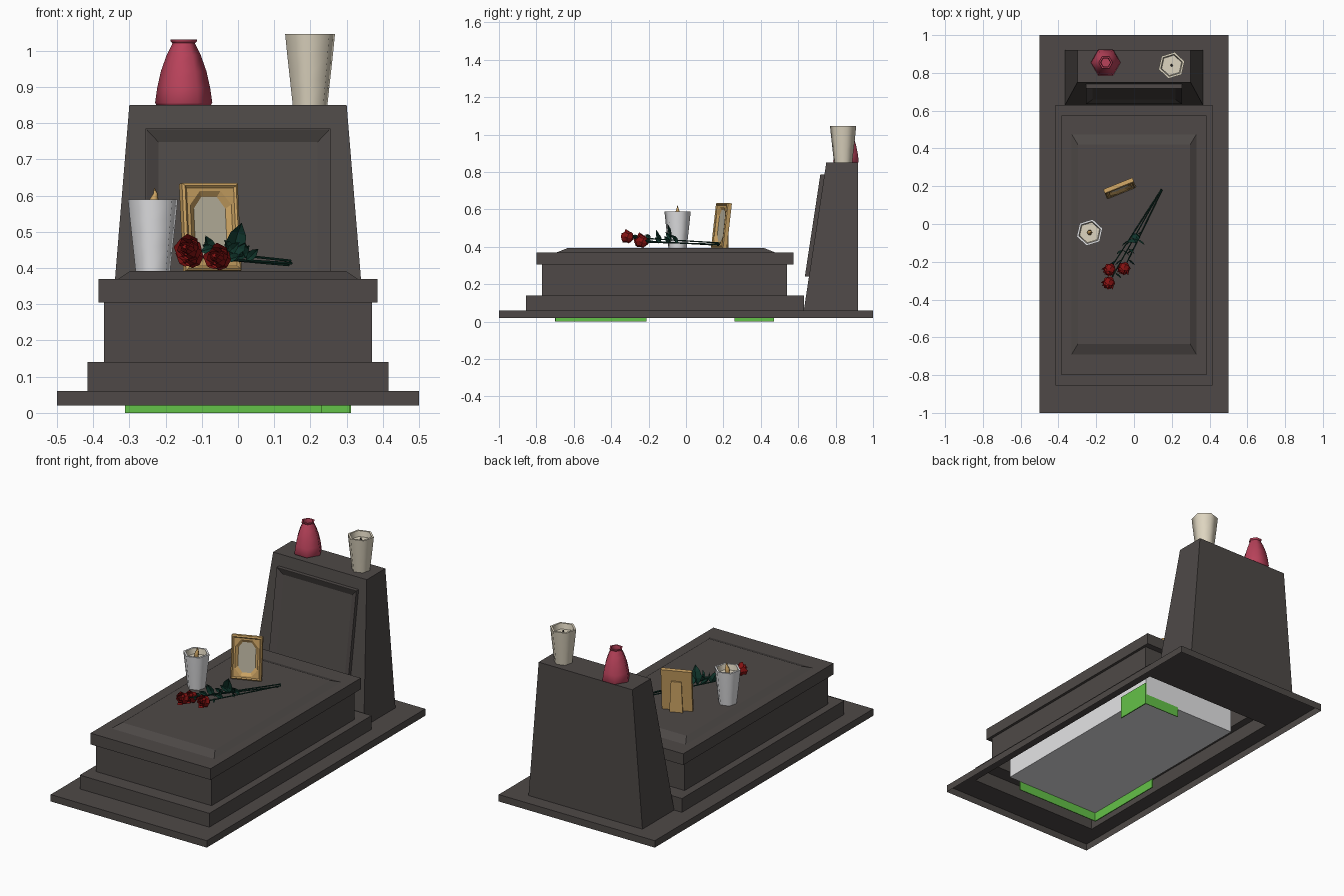
import bpy, math
from math import sin, cos, pi, radians
from mathutils import Vector, Matrix

if "Cube" in bpy.data.objects:
    bpy.data.objects.remove(bpy.data.objects["Cube"])


def colour(name, r, g, b):
    m = bpy.data.materials.new(name)
    lin = [((c / 255 + 0.055) / 1.055) ** 2.4 for c in (r, g, b)]
    m.diffuse_color = (*lin, 1)
    m.use_nodes = True
    m.node_tree.nodes["Principled BSDF"].inputs["Base Color"].default_value = m.diffuse_color
    return m


STONE = colour("dark_stone", 78, 73, 71)
WHITE = colour("white", 228, 228, 230)
CREAM = colour("cream", 222, 213, 192)
ROSE = colour("rose_glaze", 184, 66, 90)
GOLD = colour("gold", 202, 162, 98)
GLASS = colour("picture_beige", 186, 179, 158)
RED = colour("petal_red", 135, 18, 18)
LEAF = colour("leaf_green", 16, 54, 44)
GREEN = colour("bright_green", 100, 194, 72)


def add_mesh(name, verts, faces, mats, smooth=None, matrix=None):
    me = bpy.data.meshes.new(name)
    me.from_pydata([tuple(v) for v in verts], [], faces)
    for m in mats:
        me.materials.append(m)
    me.update()
    ob = bpy.data.objects.new(name, me)
    bpy.context.collection.objects.link(ob)
    if matrix:
        ob.matrix_world = matrix
    if smooth:
        bpy.ops.object.select_all(action='DESELECT')
        ob.select_set(True)
        bpy.context.view_layer.objects.active = ob
        bpy.ops.object.shade_smooth_by_angle(angle=radians(smooth))
    return ob


def loft_data(rings, cap_start=False, cap_end=True):
    """Join closed rings of equal length (counter-clockwise, bottom to top)."""
    n = len(rings[0])
    verts = [p for r in rings for p in r]
    faces = []
    for k in range(len(rings) - 1):
        a, b = k * n, (k + 1) * n
        faces += [(a + i, a + (i + 1) % n, b + (i + 1) % n, b + i) for i in range(n)]
    if cap_start:
        faces.append(tuple(reversed(range(n))))
    if cap_end:
        faces.append(tuple(range(len(verts) - n, len(verts))))
    return verts, faces


def rect(hx, y0, y1, z):
    return [(-hx, y0, z), (hx, y0, z), (hx, y1, z), (-hx, y1, z)]


def stepped(name, rows, mat, **caps):
    return add_mesh(name, *loft_data([rect(*r) for r in rows], **caps), [mat])


def box(name, lo, hi, mat, matrix=None):
    ring = lambda z: [(lo[0], lo[1], z), (hi[0], lo[1], z), (hi[0], hi[1], z), (lo[0], hi[1], z)]
    return add_mesh(name, *loft_data([ring(lo[2]), ring(hi[2])], cap_start=True), [mat], matrix=matrix)


def lathe(name, profile, centre, mats, sides=6, turn=0.0, inner_from=None):
    rings = [[(r * cos(turn + 2 * pi * i / sides), r * sin(turn + 2 * pi * i / sides), z)
              for i in range(sides)] for r, z in profile]
    ob = add_mesh(name, *loft_data(rings, cap_start=True), mats, 65, Matrix.Translation(centre))
    if inner_from is not None:
        for p in ob.data.polygons:
            if inner_from * sides <= p.index != len(ob.data.polygons) - 2:
                p.material_index = 1
    return ob


# Tomb: hollow stepped plinth, body and lid with a raised bevelled panel
stepped("plinth", [(.5, -1, 1, .02), (.5, -1, 1, .06), (.415, -.855, .63, .06),
                   (.415, -.855, .63, .14), (.37, -.77, .54, .14)], STONE, cap_end=False)
stepped("tomb_body", [(.37, -.77, .54, .14), (.37, -.77, .54, .305)], STONE, cap_end=False)
stepped("lid", [(.37, -.77, .54, .305), (.385, -.8, .575, .305), (.385, -.8, .575, .37),
                (.33, -.69, .475, .37), (.297, -.635, .42, .392)], STONE)

# Foundation box inside the plinth with green corner strips under it
box("foundation_box", (-.305, -.695, .05), (.305, .465, .2), WHITE)
for name, lo, hi in (("front_strip", (-.312, -.7, 0), (.23, -.695, .06)),
                     ("left_strip", (-.312, -.695, 0), (-.306, -.21, .06)),
                     ("right_strip", (.306, .26, 0), (.312, .47, .13)),
                     ("back_strip", (.08, .466, 0), (.306, .47, .06))):
    box(name, lo, hi, GREEN)

# Headstone: tapered block with a framed, recessed front panel
stepped("headstone", [(.365, .63, .92, .06), (.3, .75, .92, .85)], STONE)


def on_front(hx, z0, z1, out):
    y = lambda z: .63 + .12 * (z - .06) / .79 - out
    return [(-hx, y(z0), z0), (hx, y(z0), z0), (hx, y(z1), z1), (-hx, y(z1), z1)]


add_mesh("headstone_panel", *loft_data([on_front(.255, .24, .785, -.003), on_front(.255, .24, .785, .022),
                                        on_front(.253, .242, .783, .022),
                                        on_front(.22, .275, .748, .004)]), [STONE])

# Vases on the headstone
lathe("red_vase", [(.074, 0), (.079, .008), (.073, .05), (.063, .095), (.047, .14), (.033, .168),
                   (.031, .173), (.037, .178), (.037, .183), (.028, .183), (.024, .165), (.04, .12)],
      (-.15, .855, .848), [ROSE])


CUP = [(.05, 0), (.058, .07), (.066, .14), (.072, .197), (.06, .197), (.055, .165)]
lathe("cream_vase", CUP, (.199, .84, .849), [CREAM], turn=.3)
lathe("cream_vase_wick", [(.007, 0), (.004, .02)], (.199, .84, 1.012), [STONE])

# Candle on the lid
lathe("candle_cup", CUP, (-.235, -.045, .392), [WHITE, CREAM], turn=.3, inner_from=4)
flame = [(.008, 0, 0), (.014, 0, .018), (.012, .003, .035), (.006, .007, .05), (.001, .004, .066)]
add_mesh("candle_flame", *loft_data([[(r * cos(i * pi / 3) + x, r * sin(i * pi / 3), z) for i in range(6)]
                                     for r, x, z in flame], cap_start=True), [GOLD], 65,
         Matrix.Translation((-.235, -.045, .555)))

# Picture frame: leaning block with a bevelled octagonal opening
lean = Matrix.Translation((-.07, .175, .392)) @ Matrix.Rotation(radians(22), 4, 'Z') @ Matrix.Rotation(radians(-7), 4, 'X')
W, H = .083, .243


def octagon(hx, hz, y):
    a, b = hx * .5, hz * .62
    return [(x, y, H / 2 + z) for x, z in ((-a, -hz), (a, -hz), (hx, -b), (hx, b),
                                          (a, hz), (-a, hz), (-hx, b), (-hx, -b))]


def outline(hx, hz, y):
    return [(x, y, H / 2 + z) for x, z in ((-hx, -hz), (hx, -hz), (hx, -hz), (hx, hz),
                                          (hx, hz), (-hx, hz), (-hx, hz), (-hx, -hz))]


def frame_block():
    rings = [outline(W, H / 2, .013), outline(W, H / 2, -.009), outline(W - .007, H / 2 - .007, -.014),
             outline(W - .013, H / 2 - .013, -.009), octagon(.061, .1, -.009), octagon(.047, .084, .002)]
    ob = add_mesh("picture_frame", *loft_data(rings, cap_start=True), [GOLD, GLASS], matrix=lean)
    ob.data.polygons[len(ob.data.polygons) - 1].material_index = 1
    ob.data.validate()


frame_block()
# Folding stand behind the frame
add_mesh("frame_stand", *loft_data([[(-.036, .035, .006), (.036, .035, .006), (.036, .042, .006), (-.036, .042, .006)],
                                    [(-.028, .012, .18), (.028, .012, .18), (.028, .02, .18), (-.028, .02, .18)]],
                                   cap_start=True), [GOLD], matrix=lean)


# Roses lying on the lid
def tube(name, a, b, r):
    a, b = Vector(a), Vector(b)
    q = (b - a).to_track_quat('Z', 'Y').to_matrix().to_4x4()
    ring = lambda z: [(r * cos(i * pi / 2.5), r * sin(i * pi / 2.5), z) for i in range(5)]
    add_mesh(name, *loft_data([ring(0), ring((b - a).length)], cap_start=True), [LEAF], 80,
             Matrix.Translation(a) @ q)


def leaf(name, base, tip, width):
    base, tip = Vector(base), Vector(tip)
    d = tip - base
    side = d.cross(Vector((.3, -1, .4))).normalized() * width
    dip = d.cross(side).normalized() * width * .4
    m1, m2 = base + d * .35, base + d * .7
    verts = [base, m1 + side, m2 + side * .75, tip, m2 - side * .75, m1 - side, m1 + dip, m2 + dip]
    add_mesh(name, verts, [(0, 6, 1), (1, 6, 7, 2), (2, 7, 3), (0, 5, 6), (5, 4, 7, 6), (4, 3, 7)], [LEAF])


def rose_head(name, pos, direction, size):
    verts, faces = [], []
    # nested cups of petals with wavy flared rims
    for k, (r, h, flare) in enumerate(((1, .75, 1.15), (.78, .95, 1), (.52, 1.1, .85), (.28, 1.15, .7))):
        rings = []
        for f, z in ((.3, -.75), (.95, -.2), (.9, .4 * h), (flare, h)):
            rings.append([(size * r * f * cos(t), size * r * f * sin(t),
                           size * (z + (.18 * (-1) ** i if z == h else 0)))
                          for i in range(8) for t in [i * pi / 4 + k * .5]])
        v, fc = loft_data(rings, cap_start=True, cap_end=(k == 3))
        faces += [tuple(i + len(verts) for i in f) for f in fc]
        verts += v
    q = Vector(direction).to_track_quat('Z', 'Y').to_matrix().to_4x4()
    add_mesh(name, verts, faces, [RED], matrix=Matrix.Translation(pos) @ q)


heads = [((-.13, -.305, .45), (.145, .185, .42)), ((-.125, -.235, .432), (.14, .175, .408)),
         ((-.05, -.228, .425), (.148, .18, .413))]
for n, (pos, tail) in enumerate(heads, 1):
    p, t = Vector(pos), Vector(tail)
    rose_head(f"rose_head_{n}", p, p - t + Vector((0, 0, .12)), .033)
    tube(f"rose_stem_{n}", t, p + (t - p) * .04, .0035)
    # sepals and side leaves along each stem
    for k, f in enumerate((.1, .24, .36, .46)):
        b = p + (t - p) * f
        s = 1 if (k + n) % 2 else -1
        leaf(f"rose_leaf_{n}_{k + 1}", b, b + Vector((.035 * s, -.03, .012 + .01 * k)), .013)
leaf("tall_leaf_1", (-.02, -.08, .42), (.01, -.1, .525), .03)
leaf("tall_leaf_2", (-.06, -.14, .42), (-.09, -.16, .49), .02)
leaf("tall_leaf_3", (0, -.05, .42), (.02, -.09, .47), .022)
